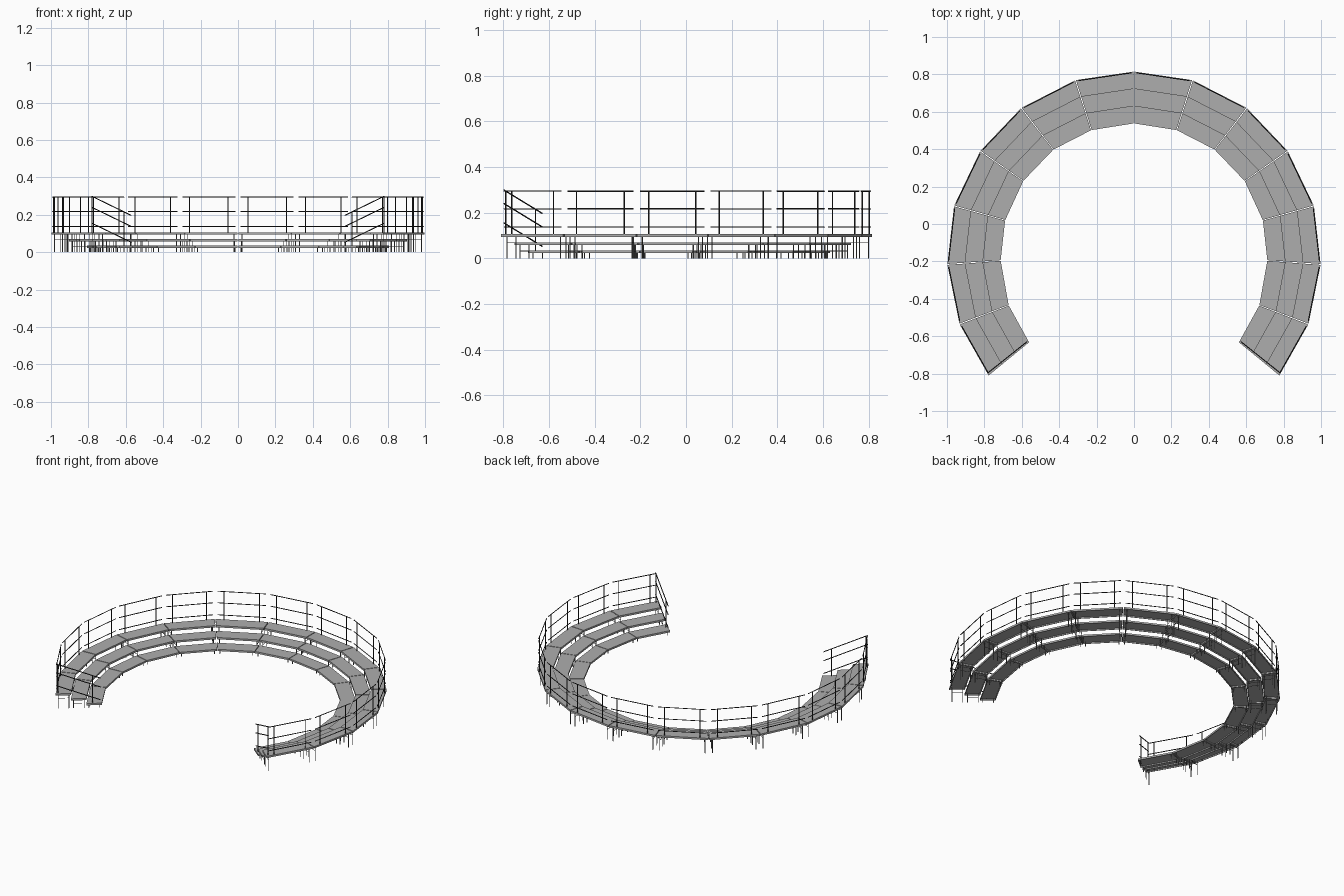
import bpy, bmesh
from mathutils import Vector

if "Cube" in bpy.data.objects:
    bpy.data.objects.remove(bpy.data.objects["Cube"])

# Plan of the right half: joint points on outer and inner edges
OUTER = [(0, .815), (.313, .769), (.603, .62), (.822, .39), (.962, .097),
         (.998, -.216), (.933, -.535), (.776, -.812)]
INNER = [(0, .538), (.228, .502), (.431, .398), (.592, .23), (.689, .02),
         (.713, -.195), (.67, -.435), (.56, -.634)]
TOPS = [.035, .07, .106]
THICK = .012


def material(name, v):
    m = bpy.data.materials.new(name)
    m.diffuse_color = (v, v, v, 1)
    m.use_nodes = True
    m.node_tree.nodes["Principled BSDF"].inputs["Base Color"].default_value = m.diffuse_color
    return m


dark = material("dark_rail", .03)
steel = material("leg_steel", .2)
board = material("deck_board", .42)


def point(seg, t, d, z):
    """Point in a module: t along the arc, d from inner (0) to outer (1)."""
    i0, i1 = Vector(INNER[seg]), Vector(INNER[seg + 1])
    o0, o1 = Vector(OUTER[seg]), Vector(OUTER[seg + 1])
    p = i0.lerp(i1, t).lerp(o0.lerp(o1, t), d)
    return Vector((p.x, p.y, z))


def tube(bm, a, b, r=.003, sides=6):
    v = b - a
    res = bmesh.ops.create_cone(bm, cap_ends=True, segments=sides,
                                radius1=r, radius2=r, depth=v.length)
    rot = Vector((0, 0, 1)).rotation_difference(v.normalized()).to_matrix()
    for p in res["verts"]:
        p.co = rot @ p.co + (a + b) / 2


def deck(bm, seg, d0, d1, top):
    """Shallow tray: flat top, skirt, recessed underside."""
    corners = [(.008, d0), (.992, d0), (.992, d1), (.008, d1)]
    lo = [bm.verts.new(point(seg, t, d, top - THICK)) for t, d in corners]
    hi = [bm.verts.new(point(seg, t, d, top)) for t, d in corners]
    bm.faces.new(hi)
    bottom = bm.faces.new(lo[::-1])
    for i in range(4):
        j = (i + 1) % 4
        bm.faces.new((lo[i], lo[j], hi[j], hi[i]))
    bmesh.ops.recalc_face_normals(bm, faces=bm.faces)
    bmesh.ops.inset_individual(bm, faces=[bottom], thickness=.005)
    inner = bmesh.ops.extrude_discrete_faces(bm, faces=[bottom])["faces"][0]
    bmesh.ops.translate(bm, verts=inner.verts, vec=(0, 0, THICK - .004))


def finish(bm, name, mat):
    me = bpy.data.meshes.new(name)
    bm.to_mesh(me)
    bm.free()
    me.materials.append(mat)
    ob = bpy.data.objects.new(name, me)
    bpy.context.collection.objects.link(ob)
    ob.modifiers.new("mirror", 'MIRROR').use_mirror_merge = False


# Three tiers of decks with legs and cross bars
for row, (name, top) in enumerate(zip(("lower", "middle", "upper"), TOPS)):
    d0, d1 = row / 3, (row + 1) / 3
    decks, legs = bmesh.new(), bmesh.new()
    for seg in range(7):
        deck(decks, seg, d0, d1, top)
        for t in (.07, .93):
            under = top - THICK + .004
            ends = [d0 + .05, d1 - .05]
            for d in ends:
                tube(legs, point(seg, t, d, 0), point(seg, t, d, under), .0024)
            if row:
                z = under - .03
                tube(legs, point(seg, t, ends[0], z), point(seg, t, ends[1], z), .0015)
    finish(decks, name + "_deck", board)
    finish(legs, name + "_legs", steel)

# Rear guard rail: one panel per module
rail = bmesh.new()
for seg in range(7):
    for z in (.137, .217, .294):
        tube(rail, point(seg, .045, .982, z), point(seg, .955, .982, z), .0026)
    for t in (.17, .83):
        tube(rail, point(seg, t, .982, .095), point(seg, t, .982, .294))
finish(rail, "rear_guard_rail", dark)

# Sloping handrail at the open end
hand = bmesh.new()
T = .95
for z in (.155, .24, .299):
    tube(hand, point(6, T, .99, z), point(6, T, .03, z - .102))
for d, z0, z1 in ((.95, .1, .295), (.2, .03, .215)):
    tube(hand, point(6, T, d, z0), point(6, T, d, z1))
finish(hand, "end_handrail", dark)
